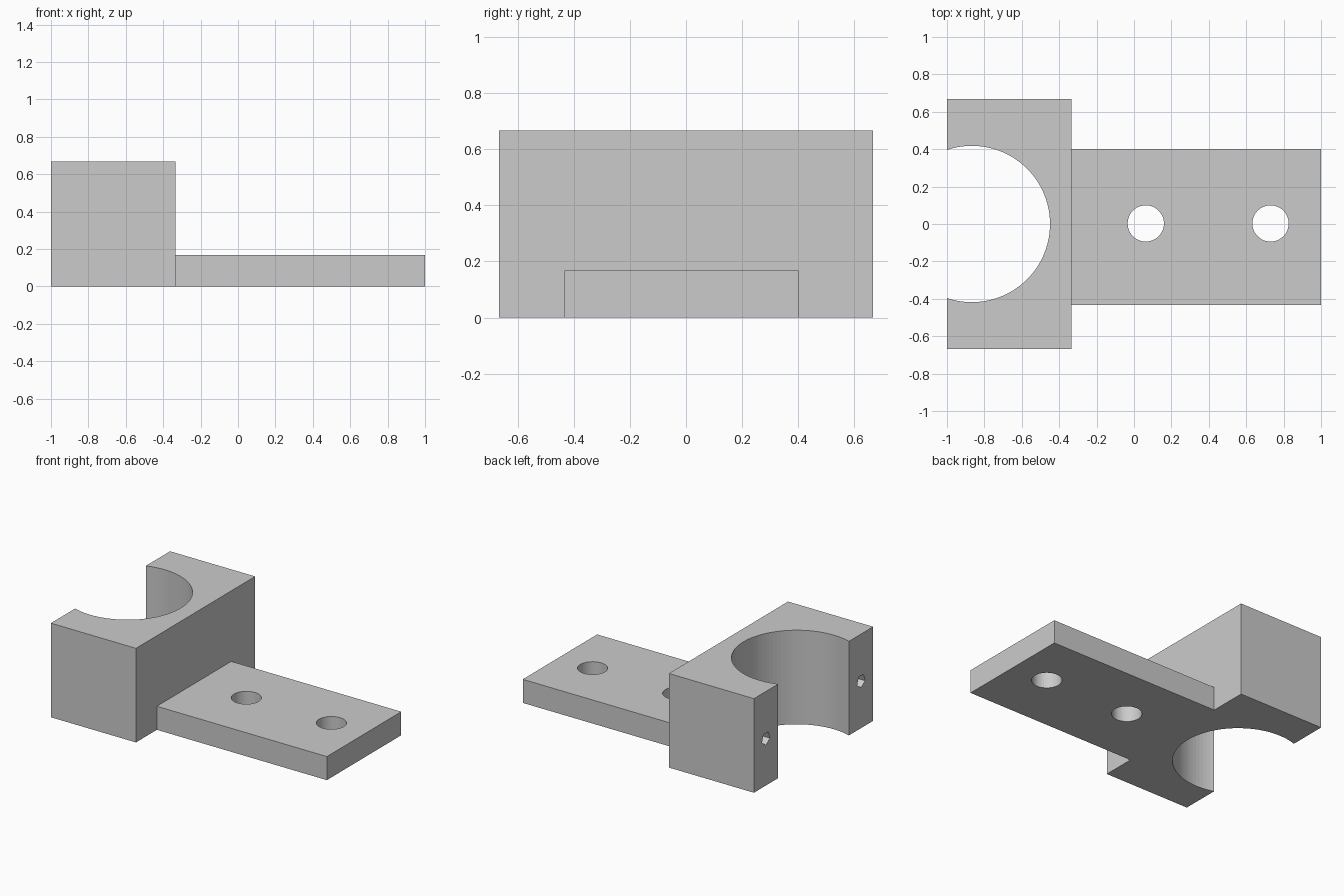
import bpy
import math

if "Cube" in bpy.data.objects:
    bpy.data.objects.remove(bpy.data.objects["Cube"], do_unlink=True)

grey = bpy.data.materials.new("light_grey")
grey.use_nodes = True
grey.diffuse_color = (0.6, 0.6, 0.6, 1)
grey.node_tree.nodes["Principled BSDF"].inputs["Base Color"].default_value = (0.6, 0.6, 0.6, 1)


def box(name, lo, hi):
    """Box between two opposite corners."""
    bpy.ops.mesh.primitive_cube_add(size=1, location=[(a + b) / 2 for a, b in zip(lo, hi)])
    obj = bpy.context.object
    obj.name = name
    obj.scale = [b - a for a, b in zip(lo, hi)]
    bpy.ops.object.transform_apply(location=True, rotation=True, scale=True)
    obj.data.materials.append(grey)
    return obj


def rod(name, centre, radius, length, sides, rotation=(0, 0, 0)):
    """Cylinder used as a drill."""
    bpy.ops.mesh.primitive_cylinder_add(vertices=sides, radius=radius, depth=length,
                                        location=centre, rotation=rotation)
    obj = bpy.context.object
    obj.name = name
    obj.hide_render = True
    obj.data.materials.append(grey)
    return obj


def combine(target, tool, operation):
    """Apply a boolean and discard the tool."""
    mod = target.modifiers.new(tool.name, 'BOOLEAN')
    mod.operation = operation
    mod.solver = 'EXACT'
    mod.object = tool
    bpy.context.view_layer.objects.active = target
    bpy.ops.object.modifier_apply(modifier=mod.name)
    bpy.data.objects.remove(tool, do_unlink=True)


# Clamp block with the mounting plate fused to its side
bracket = box("clamp_bracket", (-1, -0.667, 0), (-0.333, 0.667, 0.667))
plate = box("mounting_plate", (-0.4, -0.433, 0), (1, 0.4, 0.167))
combine(bracket, plate, 'UNION')

# Round seat open towards the left end
combine(bracket, rod("seat_bore", (-0.867, 0, 0.33), 0.418, 2, 96), 'DIFFERENCE')

# Mounting holes through the plate
for x in (0.063, 0.73):
    combine(bracket, rod("plate_hole", (x, 0.003, 0.08), 0.097, 0.5, 48), 'DIFFERENCE')

# Small five-sided screw holes in the ends of the arms, point down
for side in (-1, 1):
    drill = rod("screw_hole", (-1, side * 0.533, 0.333), 0.047, 0.667, 5,
                (math.pi / 2, math.pi, math.pi / 2))
    combine(bracket, drill, 'DIFFERENCE')

bracket.data.materials.clear()
bracket.data.materials.append(grey)
